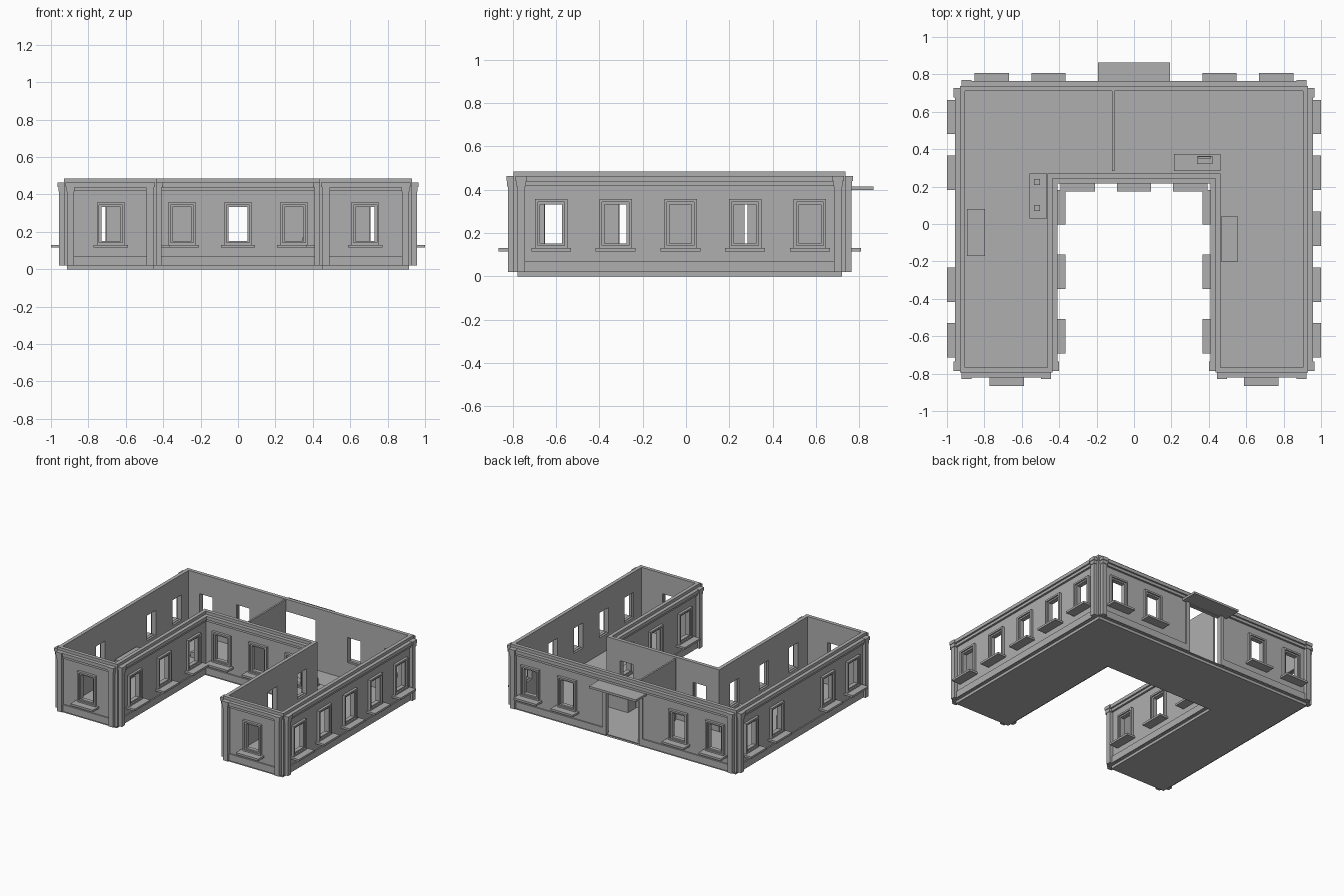
import bpy, bmesh

cube = bpy.data.objects.get("Cube")
if cube:
    bpy.data.objects.remove(cube, do_unlink=True)

grey = bpy.data.materials.new("plain grey")
grey.use_nodes = True
colour = (0.43, 0.43, 0.43, 1)
grey.diffuse_color = colour
grey.node_tree.nodes["Principled BSDF"].inputs["Base Color"].default_value = colour


def finish(name, bm):
    bmesh.ops.recalc_face_normals(bm, faces=bm.faces[:])
    mesh = bpy.data.meshes.new(name)
    bm.to_mesh(mesh)
    bm.free()
    mesh.materials.append(grey)
    ob = bpy.data.objects.new(name, mesh)
    bpy.context.scene.collection.objects.link(ob)
    return ob


def add_box(bm, x0, x1, y0, y1, z0, z1):
    verts = bmesh.ops.create_cube(bm, size=1)["verts"]
    for v in verts:
        v.co = ((x0 + x1) / 2 + v.co.x * abs(x1 - x0),
                (y0 + y1) / 2 + v.co.y * abs(y1 - y0),
                (z0 + z1) / 2 + v.co.z * (z1 - z0))


def boxes(name, *items):
    bm = bmesh.new()
    for item in items:
        add_box(bm, *item)
    return finish(name, bm)


# Room faces of the walls; every other layer is an outward offset from these
OUT, LEG, FRONT, BACK, COURT = 0.903, 0.463, -0.768, 0.71, 0.271


def u_prism(name, d, z0, z1):
    o, i, f, b, c = OUT + d, LEG - d, FRONT - d, BACK + d, COURT - d
    outline = [(-o, f), (-i, f), (-i, c), (i, c), (i, f), (o, f), (o, b), (-o, b)]
    bm = bmesh.new()
    face = bm.faces.new([bm.verts.new((x, y, z0)) for x, y in outline])
    top = bmesh.ops.extrude_face_region(bm, geom=[face])["geom"]
    for v in top:
        if isinstance(v, bmesh.types.BMVert):
            v.co.z = z1
    return finish(name, bm)


class Side:
    """One wall face: u runs along it, d runs outward from the room face."""

    def __init__(self, name, axis, plane, sign, span, windows, ends):
        self.name, self.axis, self.plane, self.sign = name, axis, plane, sign
        self.span, self.windows, self.ends = span, windows, ends

    def box(self, bm, u0, u1, d0, d1, z0, z1):
        a, b = self.plane + self.sign * d0, self.plane + self.sign * d1
        if self.axis == "x":
            add_box(bm, u0, u1, a, b, z0, z1)
        else:
            add_box(bm, a, b, u0, u1, z0, z1)

    def ring(self, bm, u, outer, inner, d0, d1):
        (w, lo, hi), (v, low, high) = outer, inner
        self.box(bm, u - w, u - v, d0, d1, lo, hi)
        self.box(bm, u + v, u + w, d0, d1, lo, hi)
        self.box(bm, u - v, u + v, d0, d1, lo, low)
        self.box(bm, u - v, u + v, d0, d1, high, hi)


E = 0.01
long_span = (FRONT - E, BACK + E)
yard_span = (FRONT - E, COURT - E)
left_wins = [-0.622, -0.325, 0.273, 0.572]
right_wins = sorted(left_wins + [-0.025])
yard_wins = [-0.6, -0.256, 0.09]
sides = [
    Side("back", "x", BACK, 1, (-OUT - E, OUT + E), [-0.76, -0.457, 0.457, 0.76], (1, 1)),
    Side("outer_right", "y", -OUT, -1, long_span, left_wins, (1, 1)),
    Side("outer_left", "y", OUT, 1, long_span, right_wins, (1, 1)),
    Side("wing_front_right", "x", FRONT, -1, (-OUT - E, -LEG + E), [-0.68], (1, 1)),
    Side("wing_front_left", "x", FRONT, -1, (LEG - E, OUT + E), [0.68], (1, 1)),
    Side("yard_right", "y", -LEG, 1, yard_span, yard_wins, (1, 0)),
    Side("yard_left", "y", LEG, -1, yard_span, yard_wins, (1, 0)),
    Side("yard_back", "x", COURT, -1, (-LEG + E, LEG - E), [-0.3, 0, 0.3], (0, 0)),
]
back = sides[0]
DOOR = 0.14

# Floor slab and hollow walls with window and door openings
u_prism("floor_slab", E, 0, 0.025)
walls = u_prism("walls", 0.027, 0.02, 0.485)
room = u_prism("room_cutter", 0, -0.1, 0.6)
bm = bmesh.new()
for s in sides:
    for u in s.windows:
        s.box(bm, u - 0.053, u + 0.053, -0.02, 0.06, 0.148, 0.335)
back.box(bm, -DOOR, DOOR, -0.02, 0.06, 0.026, 0.395)
openings = finish("opening_cutter", bm)
for cutter in (room, openings):
    cutter.hide_render = True
    mod = walls.modifiers.new("cut", "BOOLEAN")
    mod.operation, mod.object, mod.solver = "DIFFERENCE", cutter, "EXACT"
graph = bpy.context.evaluated_depsgraph_get()
baked = bpy.data.meshes.new_from_object(walls.evaluated_get(graph))
walls.modifiers.clear()
walls.data = baked
for cutter in (room, openings):
    bpy.data.objects.remove(cutter, do_unlink=True)

# Trim on every side
for s in sides:
    a, b = s.span
    # Plinth band, split at the doorway on the back
    bm = bmesh.new()
    runs = [(a, -DOOR), (DOOR, b)] if s is back else [(a, b)]
    for u0, u1 in runs:
        s.box(bm, u0, u1, 0.02, 0.036, 0.021, 0.072)
    finish(s.name + "_plinth", bm)

    # Stepped cornice
    bm = bmesh.new()
    s.box(bm, a, b, 0.02, 0.042, 0.418, 0.438)
    s.box(bm, a, b, 0.02, 0.054, 0.438, 0.463)
    finish(s.name + "_cornice", bm)

    # Corner pilasters with stepped capitals
    if any(s.ends):
        bm = bmesh.new()
        for u0, u1, wanted in ((a, a + 0.036, s.ends[0]), (b - 0.036, b, s.ends[1])):
            if wanted:
                s.box(bm, u0, u1, 0.015, 0.053, 0.021, 0.42)
                s.box(bm, u0 - 0.003, u1 + 0.003, 0.015, 0.057, 0.415, 0.44)
                s.box(bm, u0 - 0.008, u1 + 0.008, 0.015, 0.061, 0.44, 0.464)
        finish(s.name + "_pilasters", bm)

    # Window frames and sills
    bm = bmesh.new()
    for u in s.windows:
        s.ring(bm, u, (0.075, 0.13, 0.357), (0.062, 0.142, 0.344), 0.02, 0.046)
        s.ring(bm, u, (0.062, 0.142, 0.344), (0.051, 0.152, 0.333), 0.015, 0.036)
        s.box(bm, u - 0.092, u + 0.092, 0.02, 0.097, 0.116, 0.131)
    finish(s.name + "_windows", bm)

# Door surround and canopy
bm = bmesh.new()
for u in (-DOOR, DOOR):
    s = 1 if u > 0 else -1
    back.box(bm, u - s * 0.004, u + s * 0.024, 0.01, 0.038, 0.021, 0.4)
finish("door_jambs", bm)
bm = bmesh.new()
back.box(bm, -0.193, 0.193, 0.02, 0.154, 0.4, 0.416)
finish("door_canopy", bm)

# Interior partition and furniture
boxes("partition", (-0.117, -0.104, 0.283, BACK, 0.025, 0.48))
boxes("cabinet", (-0.893, -0.797, -0.17, 0.08, 0.025, 0.16))
boxes("long_desk", (-0.56, -0.465, 0.03, 0.271, 0.025, 0.13))
boxes("desk_items", *[(-0.535, -0.502, y - 0.016, y + 0.016, 0.13, 0.17) for y in (0.085, 0.225)])
boxes("reception_desk", (0.214, 0.463, 0.283, 0.375, 0.025, 0.12))
boxes("monitor", (0.337, 0.42, 0.32, 0.363, 0.12, 0.13),
      (0.345, 0.412, 0.35, 0.36, 0.13, 0.17))
boxes("side_desk", (0.465, 0.556, -0.2, 0.04, 0.025, 0.12))
